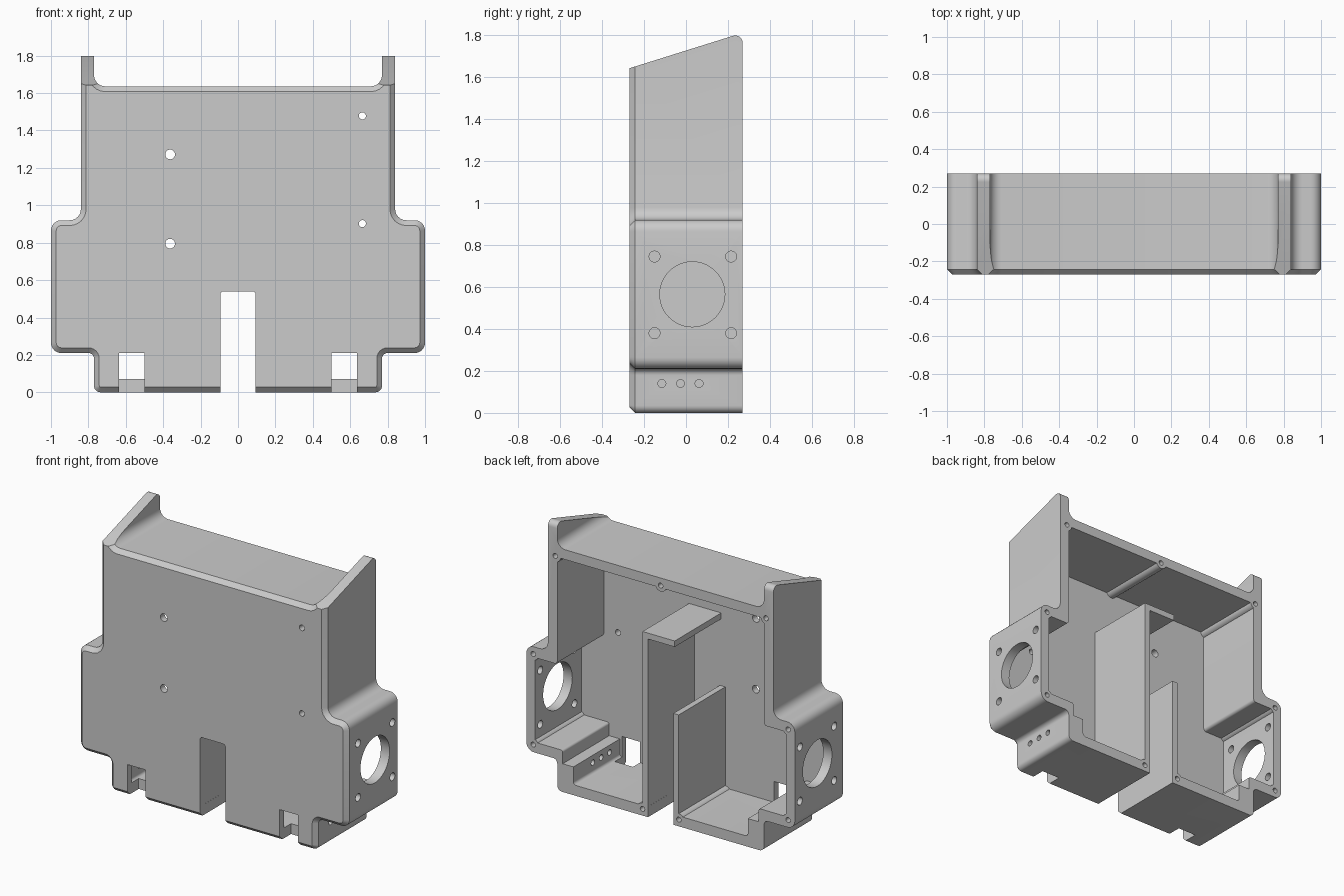
import bpy, bmesh, math
from mathutils import Vector

cube = bpy.data.objects.get("Cube")
if cube:
    bpy.data.objects.remove(cube, do_unlink=True)

grey = bpy.data.materials.new("plain grey")
grey.use_nodes = True
colour = (0.6, 0.6, 0.6, 1)
grey.diffuse_color = colour
grey.node_tree.nodes["Principled BSDF"].inputs["Base Color"].default_value = colour

FRONT, BACK = -0.27, 0.27


def rounded(corners, steps=6):
    """Closed 2D outline from (u, v, radius) corners."""
    out = []
    for i, (u, v, r) in enumerate(corners):
        p = Vector((u, v))
        if r == 0:
            out.append(p)
            continue
        a = (Vector(corners[i - 1][:2]) - p).normalized()
        b = (Vector(corners[(i + 1) % len(corners)][:2]) - p).normalized()
        half = a.angle(b) / 2
        centre = p + (a + b).normalized() * (r / math.sin(half))
        start = p + a * (r / math.tan(half)) - centre
        end = p + b * (r / math.tan(half)) - centre
        sweep = start.angle_signed(end)
        for k in range(steps + 1):
            t = -sweep * k / steps
            c, s = math.cos(t), math.sin(t)
            out.append(centre + Vector((start.x * c - start.y * s, start.x * s + start.y * c)))
    return out


def inset(pts, d):
    """Mitred inward offset of a counter-clockwise outline."""
    out = []
    for i, p in enumerate(pts):
        a = (p - pts[i - 1]).normalized()
        b = (pts[(i + 1) % len(pts)] - p).normalized()
        na, nb = Vector((-a.y, a.x)), Vector((-b.y, b.x))
        out.append(p + (na + nb) * (d / (1 + na.dot(nb))))
    return out


def loft(name, layers, axis="y"):
    """Solid through (position, outline) layers along x or y."""
    bm = bmesh.new()
    rings = []
    for pos, pts in layers:
        rings.append([bm.verts.new((u, pos, v) if axis == "y" else (pos, u, v)) for u, v in pts])
    for low, high in zip(rings, rings[1:]):
        for i in range(len(low)):
            j = (i + 1) % len(low)
            bm.faces.new((low[i], low[j], high[j], high[i]))
    bm.faces.new(rings[0])
    bm.faces.new(rings[-1])
    bmesh.ops.recalc_face_normals(bm, faces=bm.faces[:])
    mesh = bpy.data.meshes.new(name)
    bm.to_mesh(mesh)
    bm.free()
    mesh.materials.append(grey)
    ob = bpy.data.objects.new(name, mesh)
    bpy.context.collection.objects.link(ob)
    return ob


def prism(name, pts, start, end, axis="y"):
    return loft(name, [(start, pts), (end, pts)], axis)


def rect(u0, u1, v0, v1, r=0):
    return rounded([(u0, v0, r), (u1, v0, r), (u1, v1, r), (u0, v1, r)])


def circle(u, v, r, n=32):
    return [Vector((u + r * math.cos(math.tau * k / n), v + r * math.sin(math.tau * k / n)))
            for k in range(n)]


def mirrored(half):
    return half + [(-u, v, r) for u, v, r in reversed(half)]


def cut(target, cutter):
    mod = target.modifiers.new("cut", "BOOLEAN")
    mod.operation, mod.solver, mod.object = "DIFFERENCE", "EXACT", cutter
    bpy.context.view_layer.objects.active = target
    bpy.ops.object.modifier_apply(modifier=mod.name)
    bpy.data.objects.remove(cutter, do_unlink=True)


# Outer shell with chamfered front edge
outline = rounded(mirrored([
    (0.77, 0, 0.035), (0.77, 0.21, 0.03), (1, 0.21, 0.055), (1, 0.92, 0.055),
    (0.84, 0.92, 0.06), (0.84, 1.95, 0), (0.77, 1.95, 0), (0.77, 1.636, 0.06)]))
housing = loft("housing", [(FRONT, inset(outline, 0.028)), (FRONT + 0.028, outline), (0.35, outline)])

# Sloped fin tops and flat back
trim = rounded([(-0.5, 1.57, 0), (BACK, 1.811, 0.035), (BACK, -0.2, 0),
                (0.5, -0.2, 0), (0.5, 2.2, 0), (-0.5, 2.2, 0)])
cut(housing, prism("trim_cutter", trim, -1.2, 1.2, "x"))

# Cavity, leaving inner walls, shelf and screw bosses standing
cavity = prism("cavity_cutter", rounded(mirrored([
    (0.65, 0.07, 0.02), (0.65, 0.19, 0), (0.73, 0.19, 0), (0.73, 0.28, 0.015),
    (0.935, 0.28, 0.02), (0.935, 0.85, 0.02), (0.77, 0.85, 0.02), (0.77, 1.57, 0.02)])),
    -0.225, 0.4)
dividers = {
    "tall_wall_with_shelf": [(0.095, -0.1, 0), (0.135, -0.1, 0), (0.135, 1.24, 0),
                             (-0.105, 1.24, 0), (-0.105, 1.2, 0), (0.095, 1.2, 0)],
    "short_wall": [(-0.135, -0.1, 0), (-0.095, -0.1, 0), (-0.095, 0.75, 0), (-0.135, 0.75, 0)],
}
for name, corners in dividers.items():
    cut(cavity, prism(name, rounded(corners), -0.5, 0.5))
screws = [(0, 1.585)] + [(s * x, z) for s in (-1, 1)
                         for x, z in ((0.785, 1.575), (0.95, 0.87), (0.95, 0.26), (0.135, 0.045))]
for x, z in screws:
    cut(cavity, prism("boss", circle(x, z, 0.04), -0.5, 0.5))
cut(housing, cavity)

# Screw holes in the rear rim
for x, z in screws:
    cut(housing, prism("screw_cutter", circle(x, z, 0.017, 16), 0.1, 0.4))

# Centre slot and front foot notches
cut(housing, prism("slot_cutter", rounded([
    (-0.0945, -0.1, 0), (0.0945, -0.1, 0), (0.0945, 0.54, 0.018), (-0.0945, 0.54, 0.018)]), -0.4, 0.4))
for side in (-1, 1):
    cut(housing, prism("notch_cutter", rect(side * 0.5, side * 0.635, -0.1, 0.21), -0.4, -0.15))

# Mounting holes in the front panel
for x, z, r in ((-0.363, 1.272, 0.026), (-0.363, 0.795, 0.026), (0.665, 1.478, 0.019), (0.665, 0.902, 0.019)):
    cut(housing, prism("panel_hole_cutter", circle(x, z, r, 24), -0.4, -0.1))

# Large side openings, their bolt holes and the small cable holes
side_holes = [(0.03, 0.565, 0.155, 48)]
side_holes += [(y, z, 0.026, 20) for y in (-0.15, 0.215) for z in (0.38, 0.745)]
for y, z, r, n in side_holes:
    for side in (-1, 1):
        cut(housing, prism("side_hole_cutter", circle(y, z, r, n), side * 0.85, side * 1.1, "x"))
for y in (-0.115, -0.026, 0.062):
    for side in (-1, 1):
        cut(housing, prism("cable_hole_cutter", circle(y, 0.14, 0.019, 16), side * 0.6, side * 0.9, "x"))

# Smooth fillets and round holes, sharp edges kept
bpy.ops.object.select_all(action="DESELECT")
housing.select_set(True)
bpy.context.view_layer.objects.active = housing
bpy.ops.object.shade_smooth_by_angle(angle=math.radians(30))
